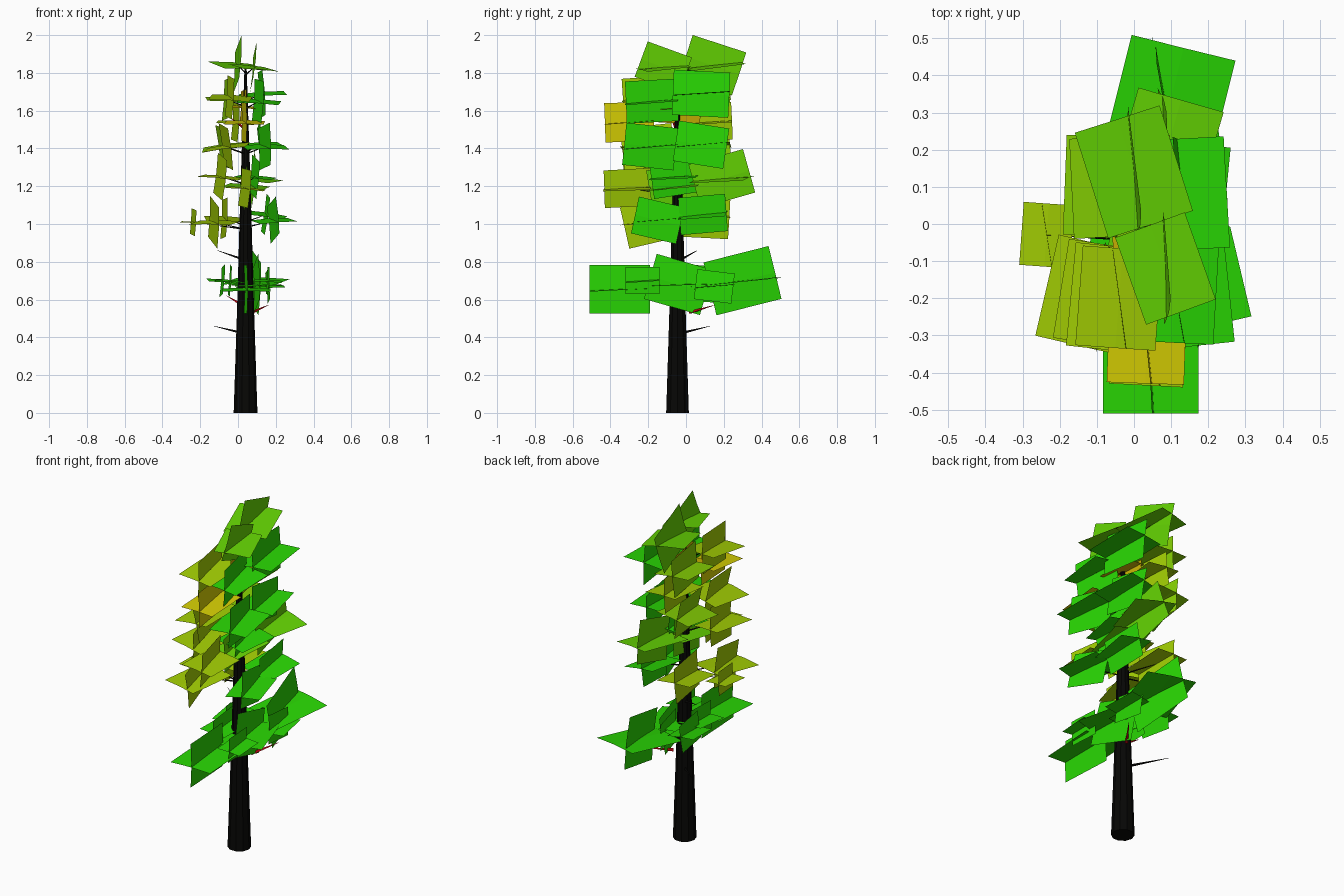
import bpy
import bmesh
import random
from math import radians, cos, sin, tau
from mathutils import Matrix, Vector

random.seed(4)

default_cube = bpy.data.objects.get("Cube")
if default_cube:
    bpy.data.objects.remove(default_cube, do_unlink=True)


def make_material(name, red, green, blue):
    material = bpy.data.materials.new(name)
    material.use_nodes = True
    colour = (red, green, blue, 1)
    material.diffuse_color = colour
    shader = material.node_tree.nodes["Principled BSDF"]
    shader.inputs["Base Color"].default_value = colour
    shader.inputs["Roughness"].default_value = 0.9
    return material


leaf_green = make_material("leaf green", 0.022, 0.68, 0.001)
leaf_lime = make_material("leaf lime", 0.13, 0.67, 0.001)
leaf_olive = make_material("leaf olive", 0.24, 0.64, 0.001)
leaf_yellow_green = make_material("leaf yellow green", 0.37, 0.63, 0.001)
leaf_yellow = make_material("leaf yellow", 0.67, 0.62, 0.001)
leaf_gold = make_material("leaf gold", 0.6, 0.45, 0.001)
bark_black = make_material("bark black", 0.002, 0.002, 0.0015)
twig_red = make_material("twig red", 0.45, 0.001, 0.005)


def finish(bm, name, material):
    mesh = bpy.data.meshes.new(name)
    bm.to_mesh(mesh)
    bm.free()
    mesh.materials.append(material)
    part = bpy.data.objects.new(name, mesh)
    bpy.context.collection.objects.link(part)
    return part


def add_card(bm, length, spin, placement):
    """Rectangle with a slight fold along its length, spun in its own plane."""
    turn = Matrix.Rotation(radians(spin), 4, "Z")
    width = length * 0.8
    rows = []
    for side in (-1, 0, 1):
        height = -0.02 * width * abs(side)
        rows.append([bm.verts.new(placement @ turn @ Vector(
            (side * width / 2, end * length / 2, height))) for end in (-1, 1)])
    for near, far in zip(rows, rows[1:]):
        bm.faces.new((near[0], far[0], far[1], near[1]))


def add_foliage(name, material, clusters, yaw_range):
    """Each cluster is a flat card crossed with an upright card."""
    bm = bmesh.new()
    for x, y, z, length, spin, roll in clusters:
        centre = Matrix.Translation((x, y, z))
        lean = Matrix.Rotation(radians(roll), 4, "Y")
        pitch = Matrix.Rotation(radians(random.uniform(2, 6)), 4, "X")
        yaw = Matrix.Rotation(radians(random.uniform(*yaw_range)), 4, "Z")
        quarter = Matrix.Rotation(radians(90), 4, "Y")
        add_card(bm, length, spin, centre @ lean @ pitch)
        add_card(bm, length, -spin, centre @ yaw @ lean @ quarter)
    return finish(bm, name, material)


def add_twig(bm, start, tip, radius):
    """Thin three-sided spike between two points."""
    start, tip = Vector(start), Vector(tip)
    along = tip - start
    aim = along.to_track_quat("Z", "Y").to_matrix().to_4x4()
    bmesh.ops.create_cone(
        bm, cap_ends=True, segments=3, radius1=radius, radius2=0.001,
        depth=along.length,
        matrix=Matrix.Translation((start + tip) / 2) @ aim)


# Tapered trunk
bm = bmesh.new()
sides = 10
previous = None
for radius, z in ((0.063, 0), (0.045, 0.55), (0.03, 1.08), (0.02, 1.4), (0.006, 1.82)):
    ring = [bm.verts.new((0.04 + radius * cos(tau * i / sides),
                          -0.045 + radius * sin(tau * i / sides), z))
            for i in range(sides)]
    if previous:
        for i in range(sides):
            j = (i + 1) % sides
            bm.faces.new((previous[i], previous[j], ring[j], ring[i]))
    else:
        bm.faces.new(ring[::-1])
    previous = ring
bm.faces.new(previous)
finish(bm, "trunk", bark_black)

# Lower foliage, including two small clusters hugging the trunk
lower = [
    (0.045, -0.35, 0.655, 0.32, 0, 0),
    (0.16, -0.23, 0.7, 0.18, 0, 3),
    (0.1, -0.04, 0.68, 0.31, 16, 0),
    (0.09, 0.3, 0.7, 0.36, -14, 0),
    (0.16, 0.15, 0.67, 0.2, 7, -4),
    (-0.08, 0.08, 0.7, 0.2, 5, 5),
    (-0.04, -0.08, 0.7, 0.2, -4, 4),
    (0.07, 0.07, 0.67, 0.2, 4, -2),
]
add_foliage("lower_foliage", leaf_green, lower, (2, 12))

# Left side foliage
left_side = [
    (0.19, -0.15, 1.02, 0.25, 13, -3),
    (0.15, 0.09, 1.05, 0.25, -5, 8),
    (0.09, -0.06, 1.25, 0.25, -9, 4),
    (0.145, -0.19, 1.41, 0.28, 6, 0),
    (0.12, 0.08, 1.42, 0.27, 9, -3),
    (0.11, -0.18, 1.65, 0.28, -3, 3),
    (0.13, 0.08, 1.69, 0.3, 3, -4),
]
add_foliage("left_foliage", leaf_green, left_side, (3, 14))

# Crown and lime foliage
crown = [
    (0.085, -0.12, 1.83, 0.25, 20, 6),
    (0.0, 0.14, 1.84, 0.3, 18, 5),
    (0.085, 0.19, 1.24, 0.3, -16, 5),
    (0.04, -0.06, 1.2, 0.27, -10, 4),
]
add_foliage("crown_foliage", leaf_lime, crown, (2, 6))

# Back foliage
back = [
    (-0.08, 0.1, 1.41, 0.27, -3, -8),
    (-0.06, 0.1, 1.66, 0.27, 3, 4),
]
add_foliage("back_foliage", leaf_olive, back, (3, 10))

# Right side foliage
right_side = [
    (-0.125, -0.19, 1.01, 0.28, -13, 0),
    (-0.235, -0.03, 1.01, 0.17, -4, 3),
    (-0.07, 0.1, 1.03, 0.26, 3, 3),
    (0.04, -0.31, 1.19, 0.25, -3, 5),
    (-0.09, -0.19, 1.25, 0.27, -9, 5),
    (-0.06, -0.2, 1.41, 0.28, -6, -8),
    (-0.04, -0.2, 1.67, 0.27, -4, 3),
    (-0.01, 0.12, 1.54, 0.25, -3, 3),
]
add_foliage("right_foliage", leaf_yellow_green, right_side, (6, 16))

# Yellow and gold inner foliage
add_foliage("yellow_foliage", leaf_yellow, [(0.035, -0.3, 1.54, 0.26, -2, 0)], (5, 8))
add_foliage("gold_foliage", leaf_gold, [(0.03, -0.03, 1.62, 0.22, 3, 3)], (5, 8))

# Dark twigs: two bare ones, and one reaching into each upper cluster
bm = bmesh.new()
add_twig(bm, (0.03, -0.03, 0.42), (-0.13, 0.13, 0.46), 0.009)
add_twig(bm, (0.03, -0.03, 0.81), (-0.11, 0.06, 0.86), 0.008)
for x, y, z, *rest in left_side + crown + back + right_side:
    add_twig(bm, (0.04, -0.045, z - 0.04), (x, y, z), 0.005)
finish(bm, "dark_twigs", bark_black)

# Red twigs: two low on the trunk, the rest near the top
bm = bmesh.new()
for start, tip in (
    ((0.02, -0.04, 0.57), (-0.06, -0.03, 0.62)),
    ((0.07, 0.02, 0.53), (0.16, 0.15, 0.57)),
    ((0.04, -0.05, 1.5), (-0.05, -0.08, 1.57)),
    ((0.04, -0.04, 1.72), (0.045, 0.02, 1.8)),
):
    add_twig(bm, start, tip, 0.01)
finish(bm, "red_twigs", twig_red)
